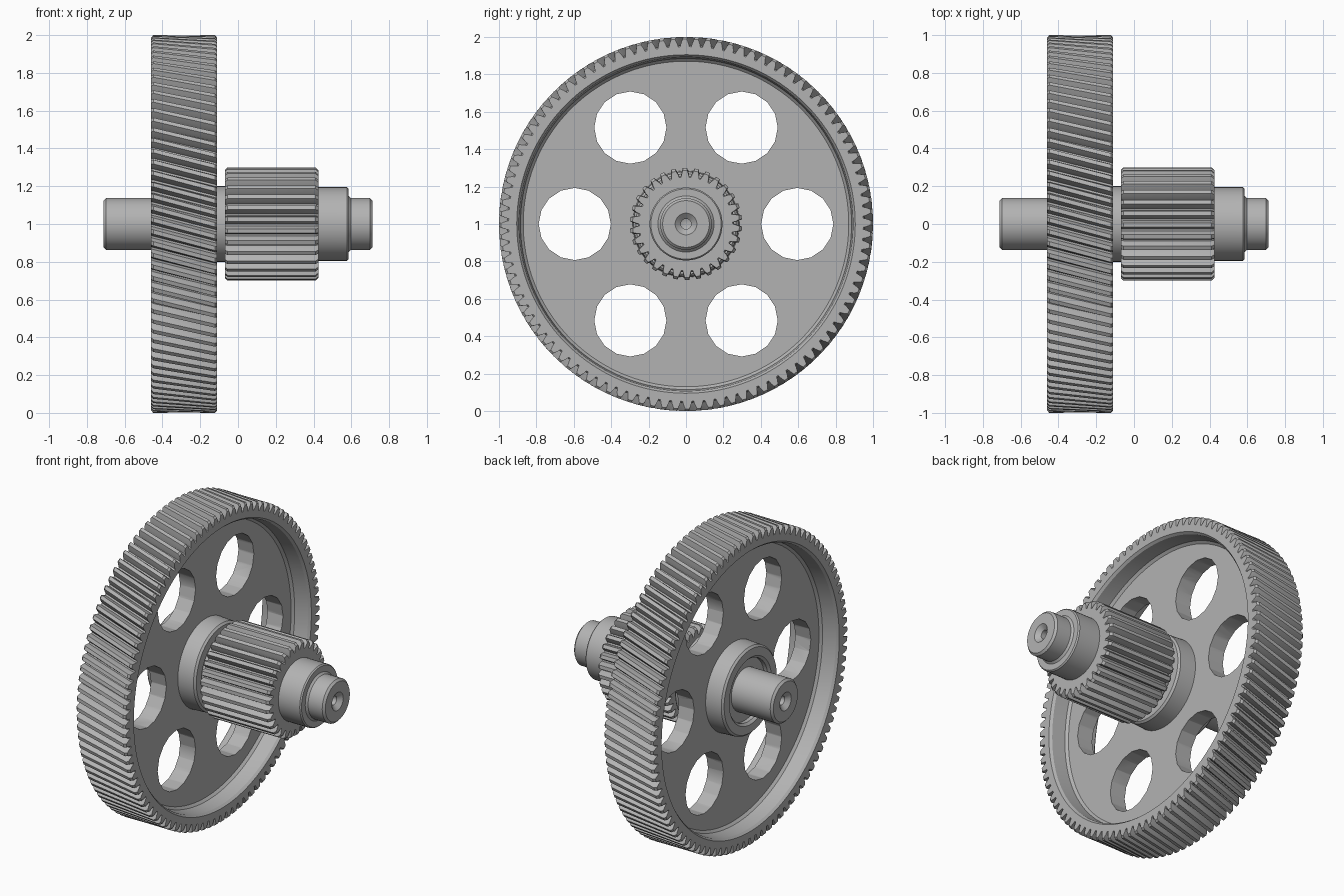
import bpy, bmesh, math
from mathutils import Matrix

cube = bpy.data.objects.get("Cube")
if cube:
    bpy.data.objects.remove(cube)

steel = bpy.data.materials.new("grey steel")
steel.use_nodes = True
steel.diffuse_color = (0.45, 0.45, 0.45, 1)
steel.node_tree.nodes["Principled BSDF"].inputs["Base Color"].default_value = steel.diffuse_color

AXIS_Z = 1.0
# One tooth: (fraction of pitch, fraction of tooth height)
TOOTH = [(0, 0), (.18, 0), (.27, .5), (.41, 1), (.77, 1), (.91, .5)]


def plain(count):
    return [(2 * math.pi * i / count, 0) for i in range(count)]


def toothed(count):
    pitch = 2 * math.pi / count
    return [(pitch * (i + f), h) for i in range(count) for f, h in TOOTH]


def loft(name, rows, section, helix=0, closed=False):
    """Sweep (x, base radius, tooth height) rows around the x axis."""
    bm = bmesh.new()
    loops = []
    for x, radius, height in rows:
        loop = []
        for angle, h in section:
            a, r = angle + helix * x, radius + height * h
            loop.append(bm.verts.new((x, r * math.cos(a), AXIS_Z + r * math.sin(a))))
        loops.append(loop)
    pairs = list(zip(loops, loops[1:]))
    if closed:
        pairs.append((loops[-1], loops[0]))
    n = len(section)
    for a, b in pairs:
        for i in range(n):
            j = (i + 1) % n
            bm.faces.new((a[i], a[j], b[j], b[i]))
    bmesh.ops.remove_doubles(bm, verts=bm.verts, dist=1e-5)
    bmesh.ops.recalc_face_normals(bm, faces=bm.faces)
    return finish(name, bm)


def finish(name, bm):
    mesh = bpy.data.meshes.new(name)
    bm.to_mesh(mesh)
    bm.free()
    mesh.materials.append(steel)
    obj = bpy.data.objects.new(name, mesh)
    bpy.context.collection.objects.link(obj)
    return obj


def smooth(obj):
    bpy.ops.object.select_all(action="DESELECT")
    obj.select_set(True)
    bpy.context.view_layer.objects.active = obj
    bpy.ops.object.shade_smooth_by_angle(angle=math.radians(28))


# Large helical wheel: half section mirrored about its middle plane
MID, HALF, WEB = -0.285, 0.175, 0.055
half = [  # (offset from middle, base radius, tooth height)
    (HALF - .012, .956, .044), (HALF, .948, .040), (HALF, .905, 0),
    (HALF - .015, .893, 0), (WEB + .015, .885, 0), (WEB, .87, 0),
    (WEB, .285, 0), (HALF - .012, .28, 0), (HALF, .268, 0),
    (HALF, .215, 0), (HALF - .015, .2, 0)]
rows = [(MID + d, r, t) for d, r, t in half]
rows += [(MID - d, r, t) for d, r, t in reversed(half)]
wheel = loft("helical_wheel", rows, toothed(100), helix=0.27, closed=True)

# Six lightening holes through the web
bm = bmesh.new()
for i in range(6):
    a = i * math.pi / 3
    place = Matrix.Translation((MID, .595 * math.cos(a), AXIS_Z + .595 * math.sin(a)))
    bmesh.ops.create_cone(bm, cap_ends=True, segments=16, radius1=.193, radius2=.193,
                          depth=.3, matrix=place @ Matrix.Rotation(math.pi / 2, 4, "Y"))
cutter = finish("hole_cutter", bm)
cutter.hide_render = True
mod = wheel.modifiers.new("holes", "BOOLEAN")
mod.object = cutter
mod.operation = "DIFFERENCE"
mod.solver = "EXACT"
bpy.context.view_layer.objects.active = wheel
bpy.ops.object.modifier_apply(modifier=mod.name)
bpy.data.objects.remove(cutter)

# Straight-toothed pinion
pinion = loft("pinion", [
    (-.07, .15, 0), (-.07, .25, .036), (-.055, .258, .042),
    (.41, .258, .042), (.425, .25, .036), (.425, .15, 0)], toothed(30))

# Stepped shaft with chamfered ends and centre-drilled holes
end = [(.64, 0), (.65, .028), (.685, .028), (.711, .058), (.711, .125), (.698, .138)]
profile = [(-x, r) for x, r in end]
profile += [(-.42, .138), (-.42, .2), (-.06, .2), (.42, .195), (.577, .195),
            (.585, .188), (.585, .15), (.597, .138)]
profile += reversed(end)
shaft = loft("shaft", [(x, r, 0) for x, r in profile], plain(48))

for part in (wheel, pinion, shaft):
    smooth(part)
